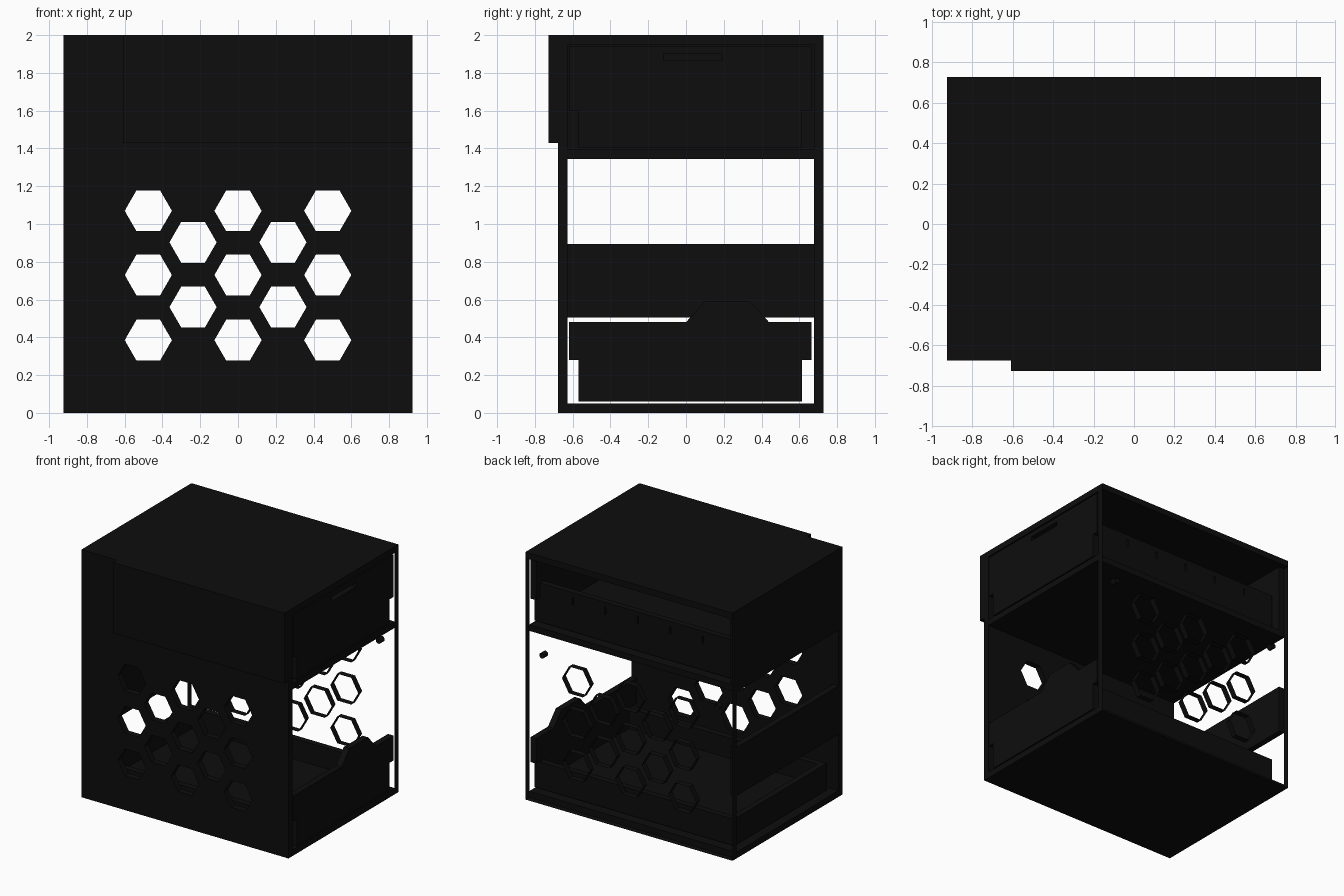
import bpy
import math

if "Cube" in bpy.data.objects:
    bpy.data.objects.remove(bpy.data.objects["Cube"], do_unlink=True)

black = bpy.data.materials.new("matte_black")
black.use_nodes = True
black.diffuse_color = (0.004, 0.004, 0.004, 1)
black.node_tree.nodes["Principled BSDF"].inputs["Base Color"].default_value = black.diffuse_color

T = 0.05  # sheet thickness
TURN = {"front": (math.pi / 2, 0, 0), "side": (math.pi / 2, 0, math.pi / 2), "flat": (0, 0, 0)}


def rect(u0, u1, v0, v1):
    return [(u0, v0), (u1, v0), (u1, v1), (u0, v1)]


def ngon(u, v, r, n):
    return [(u + r * math.cos(math.tau * i / n), v + r * math.sin(math.tau * i / n)) for i in range(n)]


def sheet(name, plane, start, loops, thick=T, fill="BOTH"):
    """Cut sheet: first loop is the outline, the others are holes."""
    curve = bpy.data.curves.new(name, "CURVE")
    curve.dimensions = "2D"
    curve.fill_mode = fill
    curve.extrude = thick / 2
    for loop in loops:
        s = curve.splines.new("POLY")
        s.points.add(len(loop) - 1)
        for p, (u, v) in zip(s.points, loop):
            p.co = (u, v, 0, 1)
        s.use_cyclic_u = True
    tmp = bpy.data.objects.new(name + "_outline", curve)
    bpy.context.collection.objects.link(tmp)
    bpy.context.view_layer.update()
    mesh = bpy.data.meshes.new_from_object(tmp.evaluated_get(bpy.context.evaluated_depsgraph_get()))
    bpy.data.objects.remove(tmp, do_unlink=True)
    bpy.data.curves.remove(curve)
    mesh.materials.clear()
    mesh.materials.append(black)
    for f in mesh.polygons:
        f.use_smooth = False
        f.material_index = 0
    ob = bpy.data.objects.new(name, mesh)
    mid = start + thick / 2
    ob.location = {"front": (0, mid, 0), "side": (mid, 0, 0), "flat": (0, 0, mid)}[plane]
    ob.rotation_euler = TURN[plane]
    bpy.context.collection.objects.link(ob)
    return ob


# Honeycomb pattern shared by front and back
hexes = [ngon(x, z, 0.125, 6) for x in (-0.475, 0, 0.475) for z in (0.385, 0.73, 1.07)]
hexes += [ngon(x, z, 0.125, 6) for x in (-0.238, 0.238) for z in (0.56, 0.903)]
outline = rect(-0.925, 0.925, 0, 2)

# Front sheet, and back frame made of cut edges only
sheet("front_panel", "front", -0.677, [outline] + hexes)
screw_holes = [ngon(x, 1.2, 0.022, 16) for x in (-0.78, 0.78)]
sheet("back_frame", "front", 0.677, [outline] + hexes + screw_holes, fill="NONE")
sheet("front_door", "front", -0.727, [rect(-0.61, 0.925, 1.43, 2)])

# Floor, shelf and top
for name, z in (("floor", 0), ("shelf", 1.345), ("top", 1.95)):
    sheet(name, "flat", z, [rect(-0.925, 0.925, -0.63, 0.68)])
sheet("top_front_edge", "flat", 1.95, [rect(-0.925, 0.925, -0.677, -0.62)])
sheet("top_back_edge", "flat", 1.95, [rect(-0.925, 0.925, 0.67, 0.727)])

# Right-hand fixed panels
sheet("upper_side_panel", "side", -0.925, [rect(-0.63, 0.68, 1.39, 1.955)])
sheet("middle_side_panel", "side", -0.925, [rect(-0.63, 0.68, 0.505, 0.895)])


def face_outline(z0, z1, z2, handle=()):
    """Drawer front: narrow below z1, wide above it."""
    return [(-0.57, z0), (0.615, z0), (0.615, z1), (0.665, z1), (0.665, z2),
            *handle, (-0.62, z2), (-0.62, z1), (-0.57, z1)]


def tray(name, z0, z1, slots=()):
    """Open box: floor, end wall and two long walls."""
    x0, x1 = -0.86, 0.876
    sheet(name + "_floor", "flat", z0, [rect(x0, x1, -0.57, 0.615)])
    sheet(name + "_end", "side", x0, [rect(-0.57, 0.615, z0, z1)])
    sheet(name + "_front_wall", "front", -0.57, [rect(x0, x1, z0, z1)])
    sheet(name + "_back_wall", "front", 0.565, [rect(x0, x1, z0, z1), *slots])


# Lower drawer with raised grip
grip = [(0.44, 0.48), (0.34, 0.59), (0.1, 0.59), (0, 0.48)]
sheet("lower_drawer_face", "side", 0.875, [face_outline(0.06, 0.28, 0.48, grip)])
tray("lower_tray", 0.06, 0.275)

# Upper drawer with grip slot
sheet("upper_drawer_face", "side", 0.875,
      [face_outline(1.405, 1.6, 1.94), rect(-0.12, 0.19, 1.865, 1.9)])
slots = [rect(i * 0.29 - 0.007, i * 0.29 + 0.007, 1.62, 1.68) for i in range(-2, 3)]
tray("upper_tray", 1.405, 1.72, slots)
